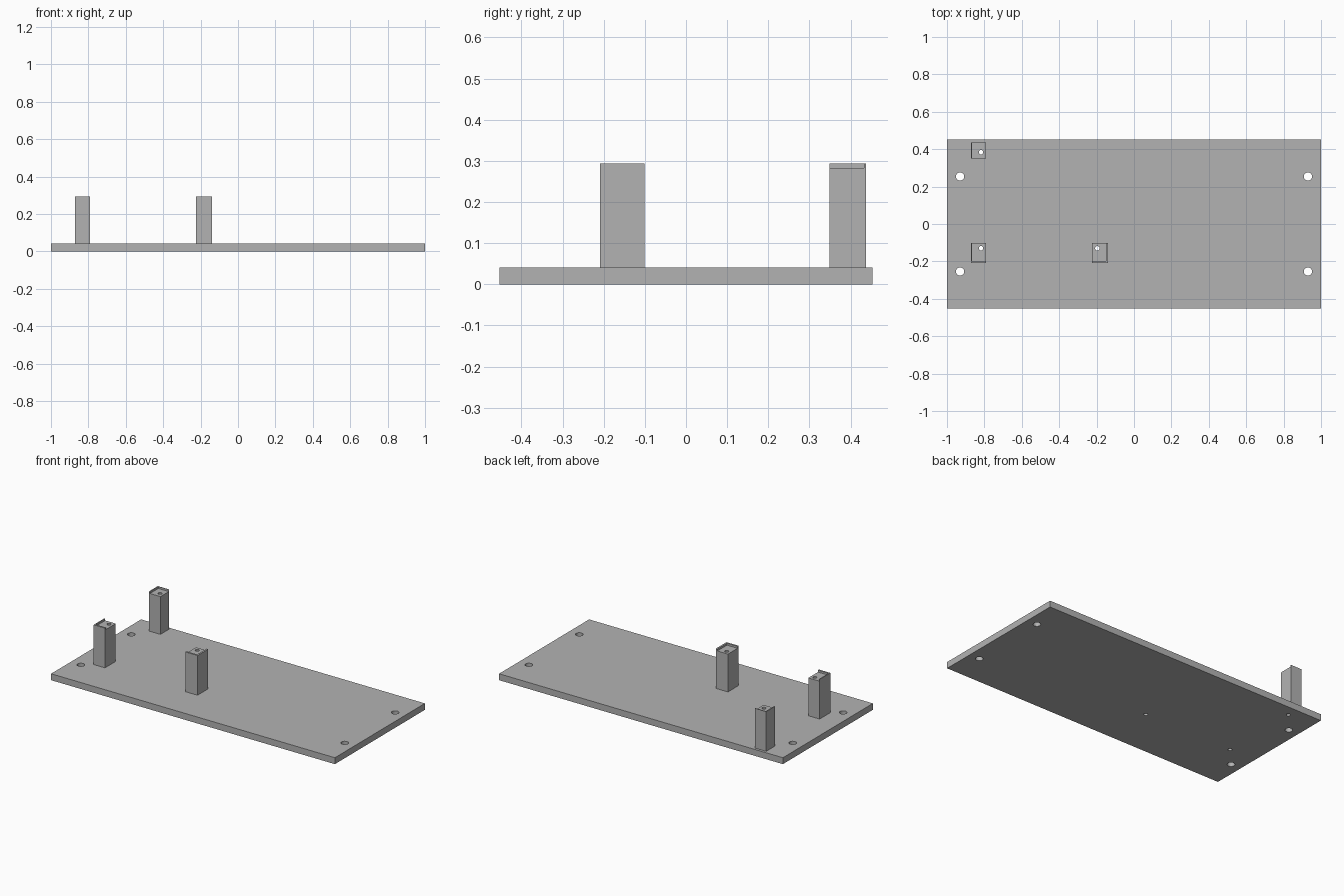
import bpy
import math

if "Cube" in bpy.data.objects:
    bpy.data.objects.remove(bpy.data.objects["Cube"], do_unlink=True)

GREY = (0.45, 0.45, 0.45, 1)
grey = bpy.data.materials.new("plain grey")
grey.use_nodes = True
grey.diffuse_color = GREY
grey.node_tree.nodes["Principled BSDF"].inputs["Base Color"].default_value = GREY

PLATE_TOP, SEAT, POST_TOP = 0.041, 0.282, 0.294


def box(name, x, y, z):
    """Box from (low, high) pairs on each axis."""
    bpy.ops.mesh.primitive_cube_add(size=1, location=[sum(p) / 2 for p in (x, y, z)])
    ob = bpy.context.object
    ob.name = name
    ob.scale = [p[1] - p[0] for p in (x, y, z)]
    bpy.ops.object.transform_apply(location=True, rotation=False, scale=True)
    ob.data.materials.append(grey)
    return ob


def drill(x, y, radius):
    """Vertical cutter that passes through everything."""
    bpy.ops.mesh.primitive_cylinder_add(vertices=32, radius=radius, depth=1, location=(x, y, 0.1))
    return bpy.context.object


def cut(ob, cutter):
    cutter.hide_render = True
    bpy.context.view_layer.objects.active = ob
    mod = ob.modifiers.new("cut", "BOOLEAN")
    mod.operation = "DIFFERENCE"
    mod.solver = "EXACT"
    mod.object = cutter
    bpy.ops.object.modifier_apply(modifier=mod.name)
    bpy.data.objects.remove(cutter, do_unlink=True)


def finish(ob):
    bpy.ops.object.select_all(action="DESELECT")
    ob.select_set(True)
    bpy.context.view_layer.objects.active = ob
    bpy.ops.object.shade_smooth_by_angle(angle=math.radians(30))


# Base plate with four mounting holes
plate = box("base_plate", (-1, 1), (-0.453, 0.453), (0, PLATE_TOP))
for sx in (-1, 1):
    for sy in (-1, 1):
        cut(plate, drill(sx * 0.93, sy * 0.254, 0.022))

# Posts: outer x and y, seat x and y (the rest is the corner lip), screw hole
FAR = 0.05
posts = {
    "back_post": ((-0.871, -0.791), (0.349, 0.437),
                  (-0.865, -0.791 + FAR), (0.349 - FAR, 0.433), (-0.818, 0.384)),
    "front_post": ((-0.871, -0.791), (-0.209, -0.101),
                   (-0.865, -0.791 + FAR), (-0.198, -0.101 + FAR), (-0.818, -0.13)),
    "middle_post": ((-0.225, -0.139), (-0.209, -0.101),
                    (-0.225 - FAR, -0.150), (-0.198, -0.101 + FAR), (-0.196, -0.13)),
}
for name, (x, y, seat_x, seat_y, hole) in posts.items():
    post = box(name, x, y, (PLATE_TOP, POST_TOP))
    cut(post, box("seat_cutter", seat_x, seat_y, (SEAT, POST_TOP + FAR)))
    cut(post, drill(*hole, 0.012))
    cut(plate, drill(*hole, 0.012))
    finish(post)
finish(plate)
